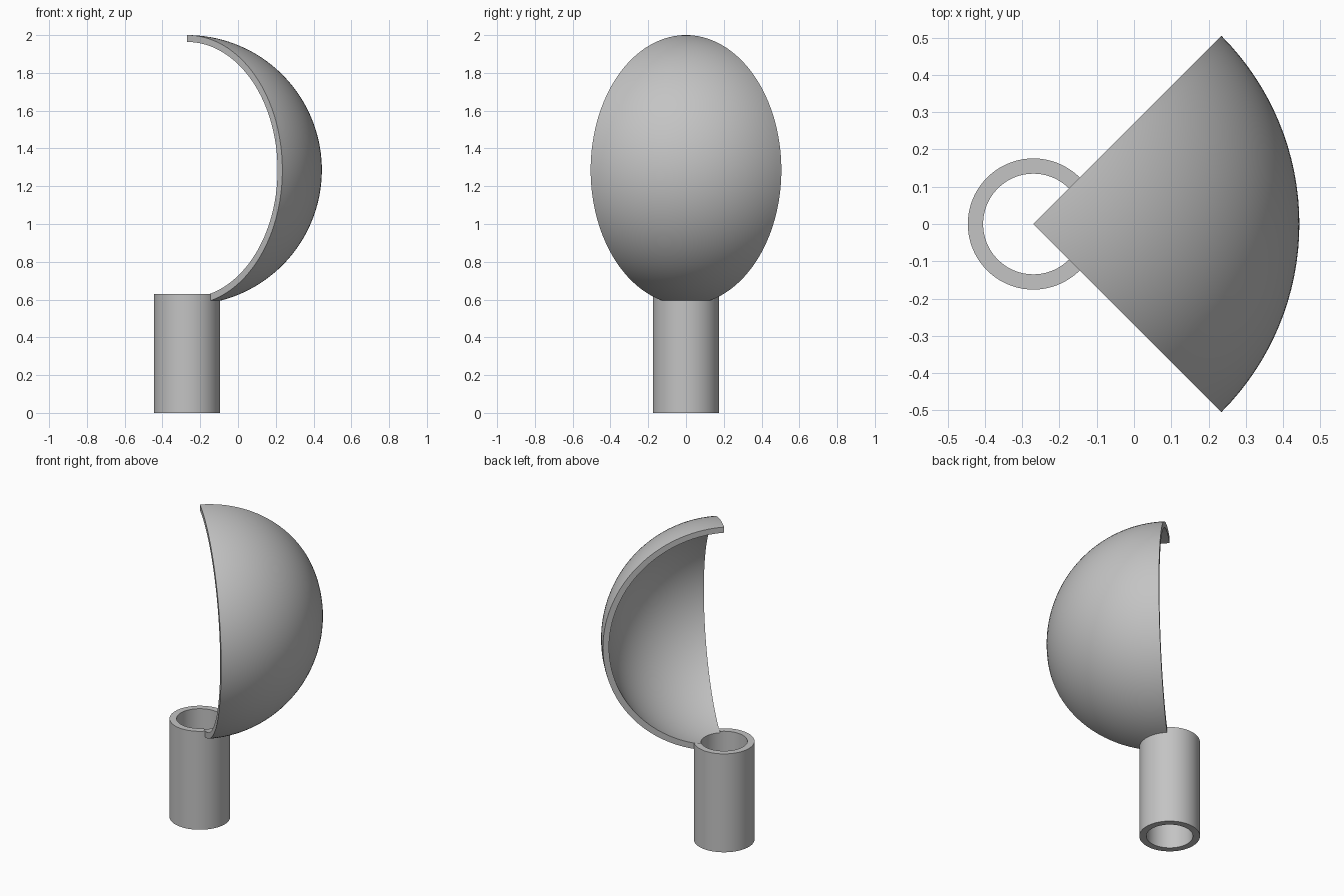
import bpy
import bmesh
from math import sin, cos, sqrt, asin, pi, radians

cube = bpy.data.objects.get("Cube")
if cube:
    bpy.data.objects.remove(cube, do_unlink=True)

AXIS_X = -0.27
CENTRE_Z = 1.286
R_OUT, R_IN = 0.714, 0.678
TUBE_OUT, TUBE_IN, TUBE_TOP = 0.176, 0.135, 0.63

grey = bpy.data.materials.new("plain grey")
grey.use_nodes = True
colour = (0.55, 0.55, 0.55, 1)
grey.diffuse_color = colour
grey.node_tree.nodes["Principled BSDF"].inputs["Base Color"].default_value = colour


def arc(radius, start_r, steps=64):
    """Profile points from the lower cut at start_r up to the pole."""
    a0 = asin(start_r / radius)
    points = []
    for i in range(steps + 1):
        a = a0 + (pi - a0) * i / steps
        points.append((max(radius * sin(a), 0), CENTRE_Z - radius * cos(a)))
    return points


def revolve(name, profile, start, end, steps):
    """Turn a closed profile of (r, z) points about the upright axis."""
    bm = bmesh.new()
    rings = []
    for i in range(steps + 1):
        a = radians(start + (end - start) * i / steps)
        rings.append([bm.verts.new((AXIS_X + r * cos(a), r * sin(a), z))
                      for r, z in profile])
    n = len(profile)
    for p, q in zip(rings, rings[1:]):
        for j in range(n):
            k = (j + 1) % n
            bm.faces.new((p[j], q[j], q[k], p[k]))
    bm.faces.new(rings[0])
    bm.faces.new(rings[-1][::-1])
    bmesh.ops.remove_doubles(bm, verts=bm.verts, dist=1e-5)
    bmesh.ops.dissolve_degenerate(bm, edges=bm.edges, dist=1e-6)
    bmesh.ops.recalc_face_normals(bm, faces=bm.faces)
    mesh = bpy.data.meshes.new(name)
    bm.to_mesh(mesh)
    bm.free()
    mesh.materials.append(grey)
    ob = bpy.data.objects.new(name, mesh)
    bpy.context.collection.objects.link(ob)
    bpy.ops.object.select_all(action='DESELECT')
    ob.select_set(True)
    bpy.context.view_layer.objects.active = ob
    bpy.ops.object.shade_smooth_by_angle(angle=radians(25))
    return ob


# Quarter dome shell, joined to the front sector of the tube
dome = [(TUBE_IN, 0), (TUBE_OUT, 0)]
dome += arc(R_OUT, TUBE_OUT)
dome += arc(R_IN, TUBE_IN)[::-1]
revolve("dome_shell", dome, -45, 45, 32)

# Remaining three quarters of the hollow tube
tube = [(TUBE_IN, 0), (TUBE_OUT, 0), (TUBE_OUT, TUBE_TOP), (TUBE_IN, TUBE_TOP)]
revolve("hollow_tube", tube, 45, 315, 96)
